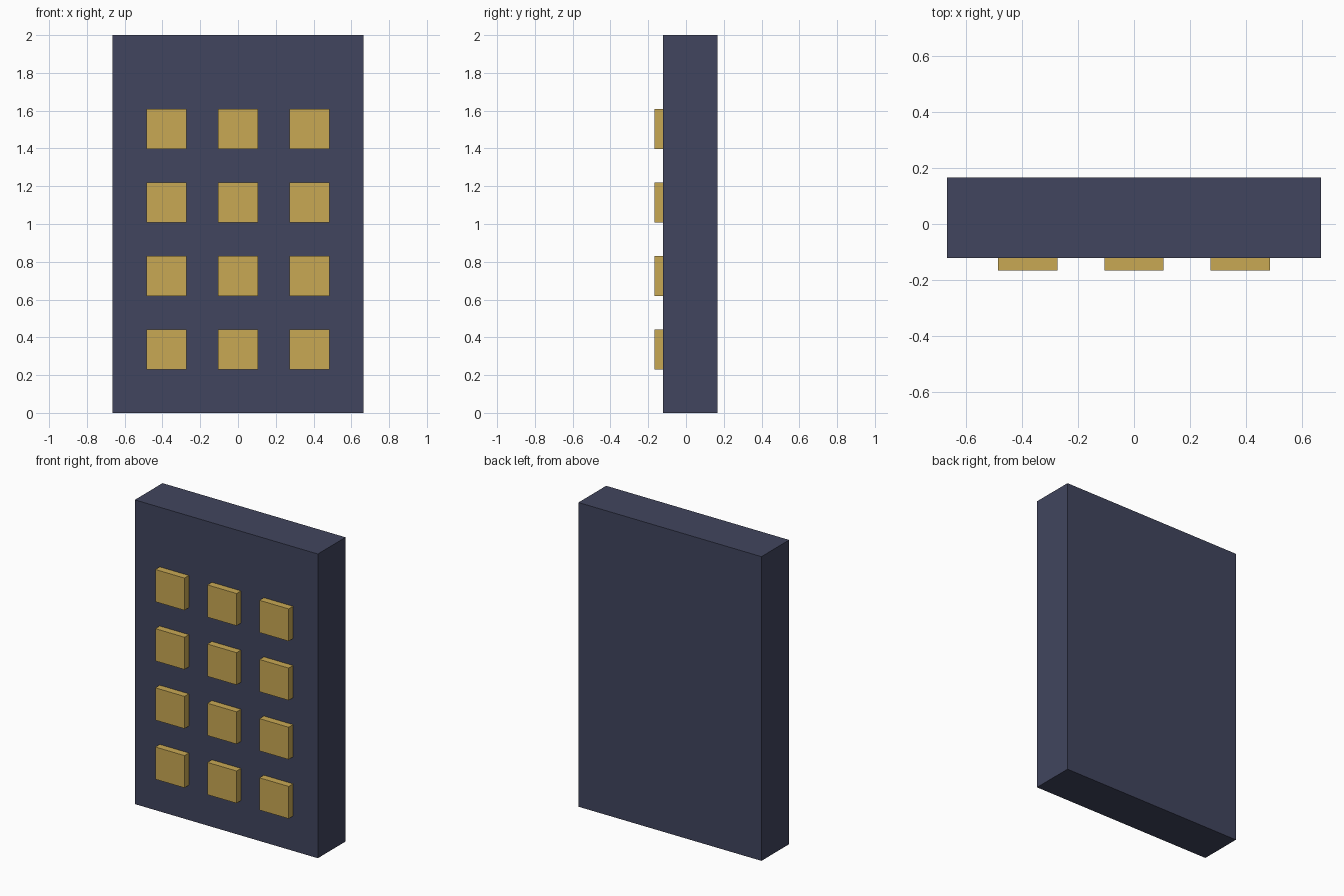
import bpy

if "Cube" in bpy.data.objects:
    bpy.data.objects.remove(bpy.data.objects["Cube"])


def material(name, rgb):
    """Flat material from 0-255 sRGB values, stored as linear."""
    mat = bpy.data.materials.new(name)
    lin = [((c / 255 + 0.055) / 1.055) ** 2.4 for c in rgb]
    mat.diffuse_color = (*lin, 1.0)
    mat.use_nodes = True
    mat.node_tree.nodes["Principled BSDF"].inputs["Base Color"].default_value = mat.diffuse_color
    return mat


def box(name, lo, hi, mat):
    """Axis-aligned box between two corners."""
    bpy.ops.mesh.primitive_cube_add(size=1)
    obj = bpy.context.object
    obj.name = name
    for v in obj.data.vertices:
        v.co = [(a + b) / 2 + c * (b - a) for a, b, c in zip(lo, hi, v.co)]
    obj.data.materials.append(mat)
    return obj


navy = material("dark slate blue", (65, 69, 94))
gold = material("gold", (201, 169, 84))

# Panel body
FRONT = -0.121
box("panel_body", (-0.6655, FRONT, 0), (0.6655, 0.1665, 2), navy)

# Grid of square buttons standing proud of the front face
HALF = 0.106
for row in range(4):
    for col in range(3):
        x = (col - 1) * 0.379
        z = 0.335 + row * 0.389
        box(f"button_{row + 1}_{col + 1}",
            (x - HALF, -0.1665, z - HALF), (x + HALF, FRONT, z + HALF), gold)
